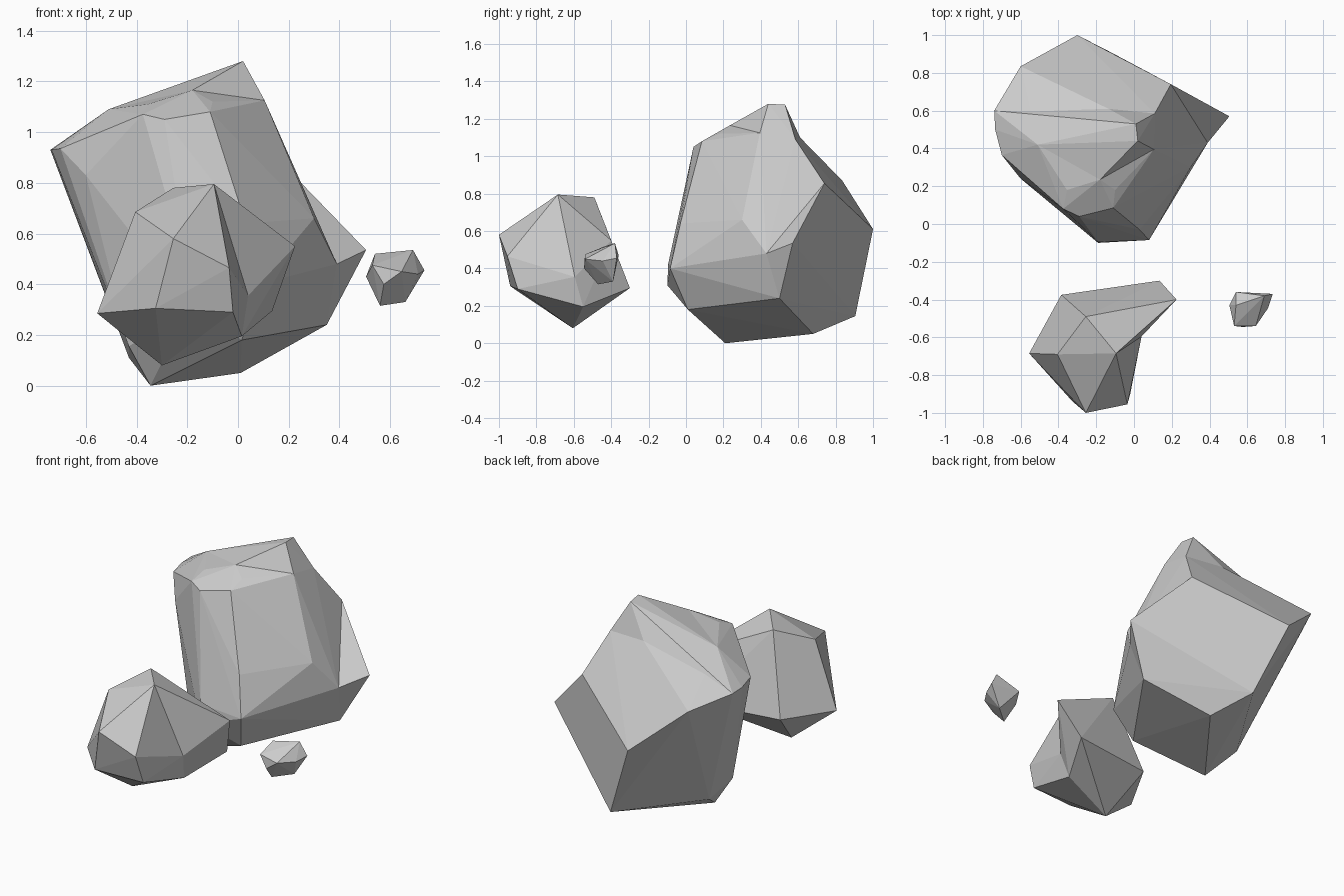
import bpy, bmesh, math

if "Cube" in bpy.data.objects:
    bpy.data.objects.remove(bpy.data.objects["Cube"])


def hull(name, corners):
    """Faceted block: convex hull stretched over its main corners."""
    bm = bmesh.new()
    verts = [bm.verts.new(c) for c in corners]
    bmesh.ops.convex_hull(bm, input=verts)
    loose = [v for v in bm.verts if not v.link_faces]
    bmesh.ops.delete(bm, geom=loose, context='VERTS')
    bmesh.ops.recalc_face_normals(bm, faces=bm.faces)
    mesh = bpy.data.meshes.new(name)
    bm.to_mesh(mesh)
    bm.free()
    obj = bpy.data.objects.new(name, mesh)
    bpy.context.collection.objects.link(obj)
    return obj


def rock(name, body, *lumps):
    """A body block with extra lumps fused on, so the stone can have hollows."""
    obj = hull(name, body)
    helpers = [hull(name + "_lump", pts) for pts in lumps]
    for h in helpers:
        mod = obj.modifiers.new("fuse", 'BOOLEAN')
        mod.operation, mod.solver, mod.object = 'UNION', 'EXACT', h
    if helpers:
        bpy.context.view_layer.update()
        deps = bpy.context.evaluated_depsgraph_get()
        fused = bpy.data.meshes.new_from_object(obj.evaluated_get(deps))
        obj.modifiers.clear()
        obj.data = fused
        for h in helpers:
            bpy.data.objects.remove(h)
    bm = bmesh.new()
    bm.from_mesh(obj.data)
    bmesh.ops.remove_doubles(bm, verts=bm.verts, dist=0.001)
    bmesh.ops.dissolve_limit(bm, angle_limit=math.radians(2),
                             verts=bm.verts, edges=bm.edges)
    bm.to_mesh(obj.data)
    bm.free()
    return obj


# Corners shared between the large boulder and its lumps
ridge, rear_ridge = (-.51, .42, 1.09), (-.135, .61, 1.10)
notch_a, notch_b = (.105, .395, 1.125), (.11, .585, 1.09)
crest, left_a, left_b = (-.18, .235, 1.165), (-.74, .60, .93), (-.70, .365, .935)
side_top, side_mid, side_low = (.195, .74, .855), (.39, .43, .48), (.35, .50, .24)
back, foot, heel = (-.30, 1.0, .61), (.01, .68, .05), (-.115, .905, .145)

rock("large_rock", [
    ridge, rear_ridge, notch_a, notch_b, crest, left_a, left_b,
    side_top, side_mid, side_low, back, foot, heel,
    (-.10, .18, 1.12), (-.11, .085, 1.08), (-.29, .04, 1.05), (-.375, .08, 1.07),
    (-.355, .18, 1.11), (-.735, .50, .93), (-.60, .24, .83), (-.60, .835, .87),
    (-.405, .915, .70), (.30, .30, .66), (.03, -.03, .64), (.08, -.085, .40),
    (-.19, -.1, .31), (-.19, -.095, .425), (.015, .01, .18), (-.345, .21, 0),
    (-.43, .155, .155), (-.43, .385, .11),
], [  # peak
    (.01, .53, 1.275), (.02, .44, 1.28), crest, notch_a, notch_b, rear_ridge,
    ridge, left_a, (-.2, .45, .8),
], [  # side wedge
    (.505, .57, .535), side_top, side_mid, side_low, back, foot, heel, (0, .55, .4),
])

# Medium rock in front, with a shoulder on its right
top, top_back, hollow, keel = (-.095, -.685, .795), (-.255, -.49, .78), (.04, -.595, .355), (.015, -.55, .195)
base, rear = (-.30, -.605, .08), (-.385, -.375, .30)
rock("medium_rock", [
    top, top_back, hollow, keel, base, rear,
    (-.255, -1.0, .58), (-.405, -.69, .685), (-.555, -.685, .285),
    (-.325, -.94, .305), (-.02, -.90, .29), (-.035, -.955, .465),
], [
    top, top_back, hollow, keel, base, rear,
    (.225, -.40, .55), (.135, -.30, .295), (-.2, -.6, .4),
])

# Small floating pebble
rock("small_rock", [
    (.54, -.43, .52), (.69, -.38, .535), (.735, -.37, .455), (.71, -.445, .44),
    (.66, -.39, .33), (.56, -.47, .315), (.505, -.43, .43), (.53, -.54, .475),
    (.645, -.54, .45), (.575, -.545, .40), (.54, -.36, .47),
])
